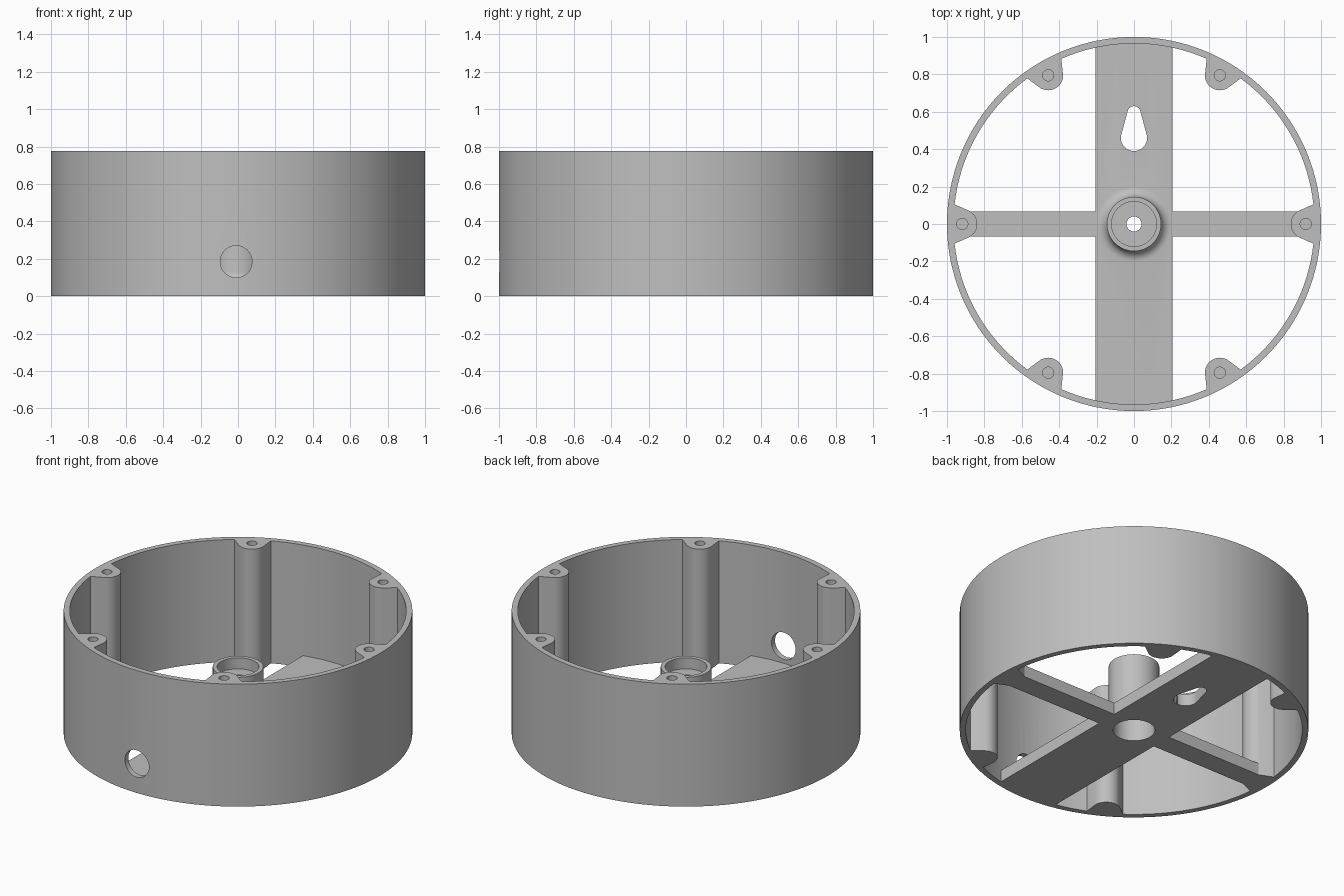
import bpy, bmesh, math
from math import sin, cos, pi, radians

if "Cube" in bpy.data.objects:
    bpy.data.objects.remove(bpy.data.objects["Cube"], do_unlink=True)

HEIGHT, INNER, FLOOR = 0.775, 0.965, 0.075
BOSS_DIST, BOSS_R = 0.918, 0.08

grey = bpy.data.materials.new("plain grey")
grey.use_nodes = True
grey.diffuse_color = (0.52, 0.52, 0.52, 1)
grey.node_tree.nodes["Principled BSDF"].inputs["Base Color"].default_value = (0.52, 0.52, 0.52, 1)


def finish(name, bm):
    bmesh.ops.recalc_face_normals(bm, faces=bm.faces)
    mesh = bpy.data.meshes.new(name)
    bm.to_mesh(mesh)
    bm.free()
    mesh.materials.append(grey)
    obj = bpy.data.objects.new(name, mesh)
    bpy.context.collection.objects.link(obj)
    return obj


def prism(name, points, z0, z1):
    """Extrude a closed outline from z0 to z1."""
    bm = bmesh.new()
    base = bm.faces.new([bm.verts.new((x, y, z0)) for x, y in points])
    top = bmesh.ops.extrude_face_region(bm, geom=[base])["geom"]
    bmesh.ops.translate(bm, vec=(0, 0, z1 - z0),
                        verts=[v for v in top if isinstance(v, bmesh.types.BMVert)])
    return finish(name, bm)


def arc(cx, cy, r, a0, a1, steps):
    return [(cx + r * cos(a0 + (a1 - a0) * i / steps),
             cy + r * sin(a0 + (a1 - a0) * i / steps)) for i in range(steps + 1)]


def cylinder(name, x, y, r, z0, z1, steps=48):
    return prism(name, arc(x, y, r, 0, 2 * pi, steps)[:-1], z0, z1)


def box(name, hx, hy, z0, z1):
    return prism(name, [(-hx, -hy), (hx, -hy), (hx, hy), (-hx, hy)], z0, z1)


def lathe(name, profile, steps=64):
    """Turn an (r, z) profile, closed on the axis, around z."""
    bm = bmesh.new()
    verts = [bm.verts.new((r, 0, z)) for r, z in profile]
    edges = [bm.edges.new(pair) for pair in zip(verts, verts[1:])]
    bmesh.ops.spin(bm, geom=verts + edges, cent=(0, 0, 0), axis=(0, 0, 1),
                   angle=2 * pi, steps=steps)
    bmesh.ops.remove_doubles(bm, verts=bm.verts, dist=0.0001)
    return finish(name, bm)


def combine(body, other, operation):
    mod = body.modifiers.new("combine", "BOOLEAN")
    mod.operation, mod.solver, mod.object = operation, "EXACT", other
    bpy.context.view_layer.objects.active = body
    bpy.ops.object.modifier_apply(modifier=mod.name)
    bpy.data.objects.remove(other, do_unlink=True)


# Round wall whose inner outline bulges in around six screw posts
outline = []
flare_v = 0.105
flare_u = math.sqrt(INNER ** 2 - flare_v ** 2)
half = math.asin(flare_v / INNER)
for k in range(6):
    a = k * pi / 3
    post = [(flare_u, -flare_v)]
    post += arc(BOSS_DIST, 0, BOSS_R, radians(240), radians(120), 12)
    post += [(flare_u, flare_v)]
    outline += [(u * cos(a) - v * sin(a), u * sin(a) + v * cos(a)) for u, v in post]
    outline += arc(0, 0, INNER, a + half, a + pi / 3 - half, 18)[1:-1]

body = cylinder("round_housing", 0, 0, 1, 0, HEIGHT, 128)
combine(body, prism("cavity", outline, -0.1, 1), "DIFFERENCE")

# Crossed floor bars
floor = box("wide_bar", 0.205, 0.972, 0, FLOOR)
combine(floor, box("narrow_bar", 0.9, 0.068, 0, FLOOR), "UNION")

# Central hub with a filleted foot
fillet = 0.055
hub_r = 0.145
foot = arc(hub_r + fillet, FLOOR + fillet, fillet, 1.5 * pi, pi, 8)
hub = lathe("hub", [(0, 0.03), (hub_r + fillet, 0.03)] + foot + [(hub_r, 0.42), (0, 0.42)])
combine(floor, hub, "UNION")
combine(body, floor, "UNION")

# Hub bores: wide from both ends, narrow through the web between
for r, z0, z1 in [(0.12, -0.1, 0.3), (0.12, 0.35, 0.6), (0.04, 0.25, 0.4)]:
    combine(body, cylinder("bore", 0, 0, r, z0, z1), "DIFFERENCE")

# Keyhole slot in the wide bar
keyhole = arc(0, 0.46, 0.07, radians(165), radians(375), 24)
keyhole += arc(0, 0.595, 0.035, radians(15), radians(165), 16)
combine(body, prism("keyhole", keyhole, -0.1, 0.2), "DIFFERENCE")

# Blind screw holes in the posts
for k in range(6):
    a = k * pi / 3
    hole = cylinder("screw_hole", BOSS_DIST * cos(a), BOSS_DIST * sin(a), 0.03, 0.45, 1, 24)
    combine(body, hole, "DIFFERENCE")

# Cable hole through the front wall
cable = cylinder("cable_hole", 0, 0, 0.085, 0.8, 1.2)
cable.rotation_euler = (pi / 2, 0, 0)
cable.location = (-0.01, 0, 0.185)
bpy.context.view_layer.update()
combine(body, cable, "DIFFERENCE")

# Smooth curved walls, crisp edges
bpy.ops.object.select_all(action="DESELECT")
body.select_set(True)
bpy.context.view_layer.objects.active = body
bpy.ops.object.shade_smooth_by_angle(angle=radians(30))
